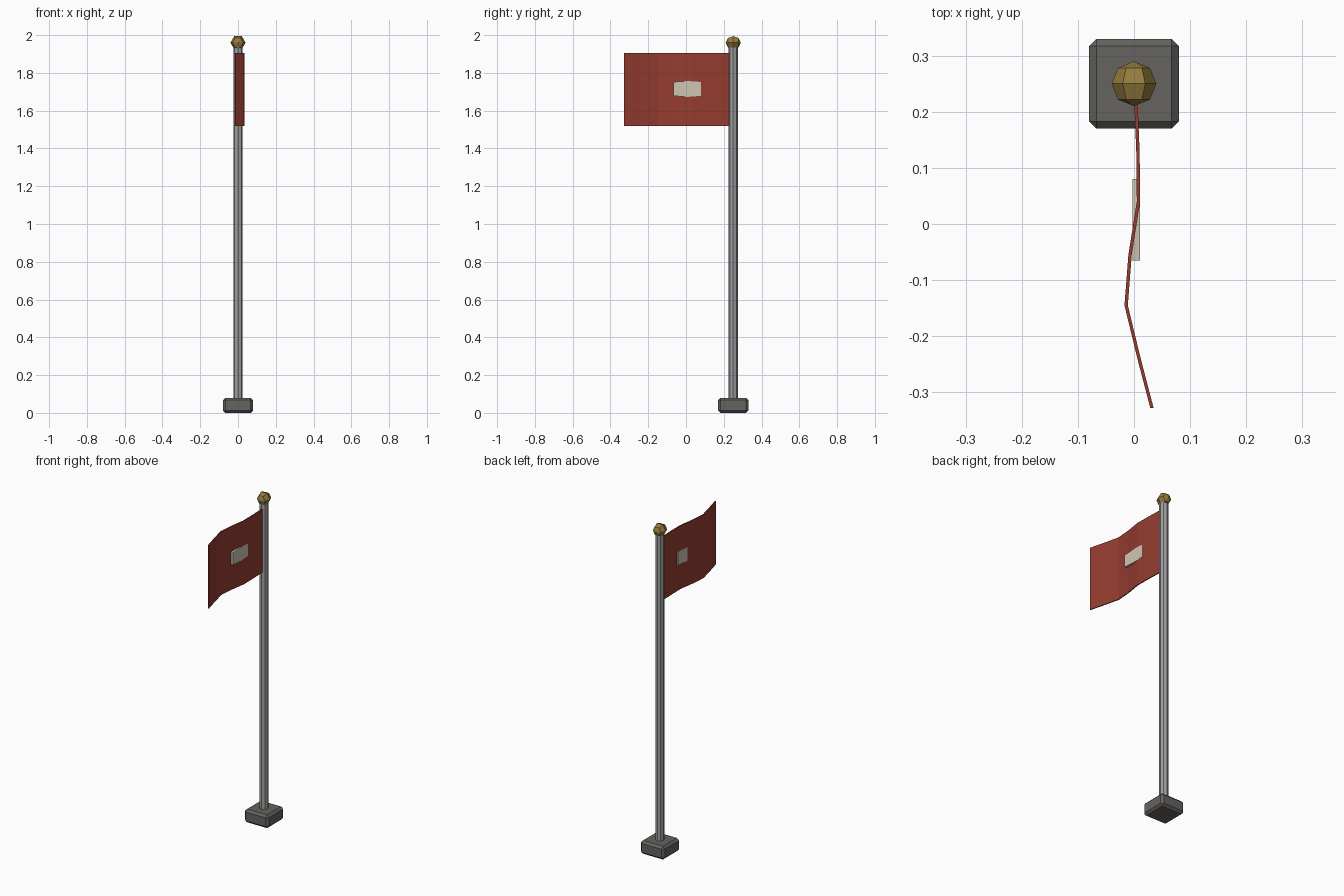
import bpy, bmesh, math
from mathutils import Matrix

if "Cube" in bpy.data.objects:
    bpy.data.objects.remove(bpy.data.objects["Cube"])

POLE_Y = 0.25


def material(name, rgb):
    m = bpy.data.materials.new(name)
    m.diffuse_color = (*rgb, 1)
    m.use_nodes = True
    m.node_tree.nodes["Principled BSDF"].inputs["Base Color"].default_value = m.diffuse_color
    return m


def finish(bm, name, mat=None):
    bmesh.ops.recalc_face_normals(bm, faces=bm.faces)
    mesh = bpy.data.meshes.new(name)
    bm.to_mesh(mesh)
    bm.free()
    ob = bpy.data.objects.new(name, mesh)
    bpy.context.collection.objects.link(ob)
    if mat:
        mesh.materials.append(mat)
    return ob


def extruded(name, outline, direction, mat):
    bm = bmesh.new()
    face = bm.faces.new([bm.verts.new(p) for p in outline])
    new = bmesh.ops.extrude_face_region(bm, geom=[face])["geom"]
    bmesh.ops.translate(bm, vec=direction,
                        verts=[v for v in new if isinstance(v, bmesh.types.BMVert)])
    return finish(bm, name, mat)


red = material("red_cloth", (0.30, 0.045, 0.03))
gold = material("brass", (0.30, 0.20, 0.05))
cream = material("cream", (0.62, 0.56, 0.46))
stone = material("stone", (0.13, 0.125, 0.115))
steel = material("steel", (0.35, 0.35, 0.36))

# Chamfered base block
bm = bmesh.new()
bmesh.ops.create_cube(bm, size=1, matrix=Matrix.Translation((0, POLE_Y, 0.04))
                      @ Matrix.Diagonal((0.16, 0.16, 0.08, 1)))
bmesh.ops.bevel(bm, geom=bm.edges[:], offset=0.013, segments=1, affect='EDGES')
finish(bm, "base", stone)

# Eight-sided pole
bm = bmesh.new()
bmesh.ops.create_cone(bm, cap_ends=True, segments=8, radius1=0.025, radius2=0.025,
                      depth=1.90, matrix=Matrix.Translation((0, POLE_Y, 1.0)))
finish(bm, "pole", steel)

# Faceted ball lying along y
bm = bmesh.new()
bmesh.ops.create_uvsphere(bm, u_segments=6, v_segments=4, radius=0.04,
                          matrix=Matrix.Translation((0, POLE_Y, 1.96))
                          @ Matrix.Rotation(math.pi / 2, 4, 'X')
                          @ Matrix.Rotation(math.pi / 6, 4, 'Z'))
finish(bm, "finial", gold)

# Waving flag: thin wavy ribbon seen from above, extruded upwards
wave = [(0.003, 0.228), (0.007, 0.13), (0.008, 0.04), (-0.007, -0.055),
        (-0.014, -0.145), (0.009, -0.24), (0.032, -0.328)]
T = 0.003
bm = bmesh.new()
sides = []
for dx in (-T, T):
    sides.append([[bm.verts.new((x + dx, y, z)) for z in (1.52, 1.905)] for x, y in wave])
a, b = sides
for i in range(len(wave) - 1):
    loop = [a[i], b[i], b[i + 1], a[i + 1]]
    for s in (a, b):
        bm.faces.new([s[i][0], s[i + 1][0], s[i + 1][1], s[i][1]])
    for k in (0, 1):
        bm.faces.new([p[k] for p in loop])
for i in (0, -1):
    bm.faces.new([a[i][0], b[i][0], b[i][1], a[i][1]])
finish(bm, "flag", red)

# Patch set through the flag
Z = 1.715
outline = [(-0.065, -0.037), (0.0075, -0.042), (0.08, -0.037),
           (0.08, 0.037), (0.0075, 0.042), (-0.065, 0.037)]
extruded("patch", [(-0.003, y, Z + z) for y, z in outline], (0.014, 0, 0), cream)
